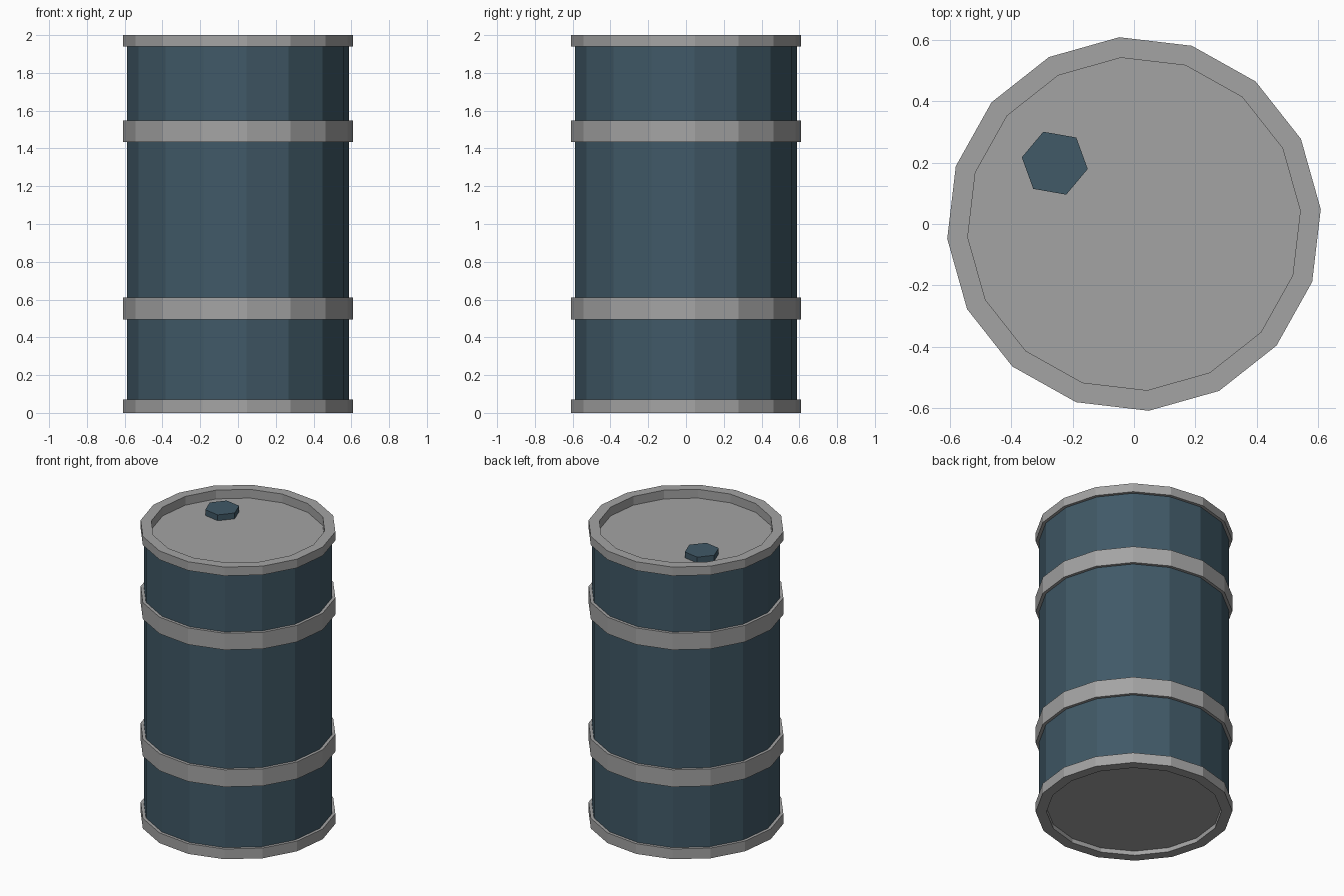
import bpy, bmesh, math
from mathutils import Matrix, Vector

cube = bpy.data.objects.get("Cube")
if cube:
    bpy.data.objects.remove(cube)

SIDES = 16
TURN = math.radians(4.5)
BODY_R, BAND_R, LIP_R = 0.59, 0.61, 0.543


def material(name, rgb):
    mat = bpy.data.materials.new(name)
    mat.use_nodes = True
    mat.diffuse_color = (*rgb, 1)
    mat.node_tree.nodes["Principled BSDF"].inputs["Base Color"].default_value = (*rgb, 1)
    return mat


blue = material("drum blue", (0.052, 0.1, 0.135))
grey = material("steel grey", (0.37, 0.37, 0.37))


def finish(name, bm, mats):
    bmesh.ops.recalc_face_normals(bm, faces=bm.faces)
    mesh = bpy.data.meshes.new(name)
    bm.to_mesh(mesh)
    bm.free()
    for mat in mats:
        mesh.materials.append(mat)
    obj = bpy.data.objects.new(name, mesh)
    bpy.context.collection.objects.link(obj)
    return obj


def prism(name, radius, bottom, top, sides, turn, mats, centre=(0, 0)):
    """Closed upright prism; the last material goes on its flat ends."""
    bm = bmesh.new()
    place = Matrix.Translation((*centre, (bottom + top) / 2)) @ Matrix.Rotation(turn, 4, "Z")
    bmesh.ops.create_cone(bm, cap_ends=True, segments=sides, radius1=radius,
                          radius2=radius, depth=top - bottom)
    # Put a corner exactly at the given angle
    corner = min(bm.verts, key=lambda v: abs(math.atan2(v.co.y, v.co.x)))
    start = math.atan2(corner.co.y, corner.co.x)
    bm.transform(place @ Matrix.Rotation(-start, 4, "Z"))
    bm.normal_update()
    for face in bm.faces:
        if abs(face.normal.z) > 0.5:
            face.material_index = len(mats) - 1
    return finish(name, bm, mats)


def ring(name, inner, outer, bottom, top):
    """Faceted hoop with a rectangular section."""
    bm = bmesh.new()
    section = [(inner, bottom), (outer, bottom), (outer, top), (inner, top)]
    loops = []
    for i in range(SIDES):
        a = TURN + math.tau * i / SIDES
        loops.append([bm.verts.new((r * math.cos(a), r * math.sin(a), z)) for r, z in section])
    for i in range(SIDES):
        here, after = loops[i], loops[(i + 1) % SIDES]
        for j in range(4):
            k = (j + 1) % 4
            bm.faces.new((here[j], after[j], after[k], here[k]))
    return finish(name, bm, [grey])


# Drum body with recessed grey lid and base
prism("drum_body", BODY_R, 0.03, 1.94, SIDES, TURN, [blue, grey])

# End rims standing proud of the lid and base
ring("bottom_rim", LIP_R, BAND_R, 0.0, 0.07)
ring("top_rim", LIP_R, BAND_R, 1.94, 2.0)

# Reinforcing hoops
ring("lower_band", LIP_R, BAND_R, 0.495, 0.612)
ring("upper_band", LIP_R, BAND_R, 1.433, 1.547)

# Hexagonal filler cap
prism("filler_cap", 0.109, 1.93, 1.98, 6, math.radians(-10), [blue], (-0.258, 0.198))
